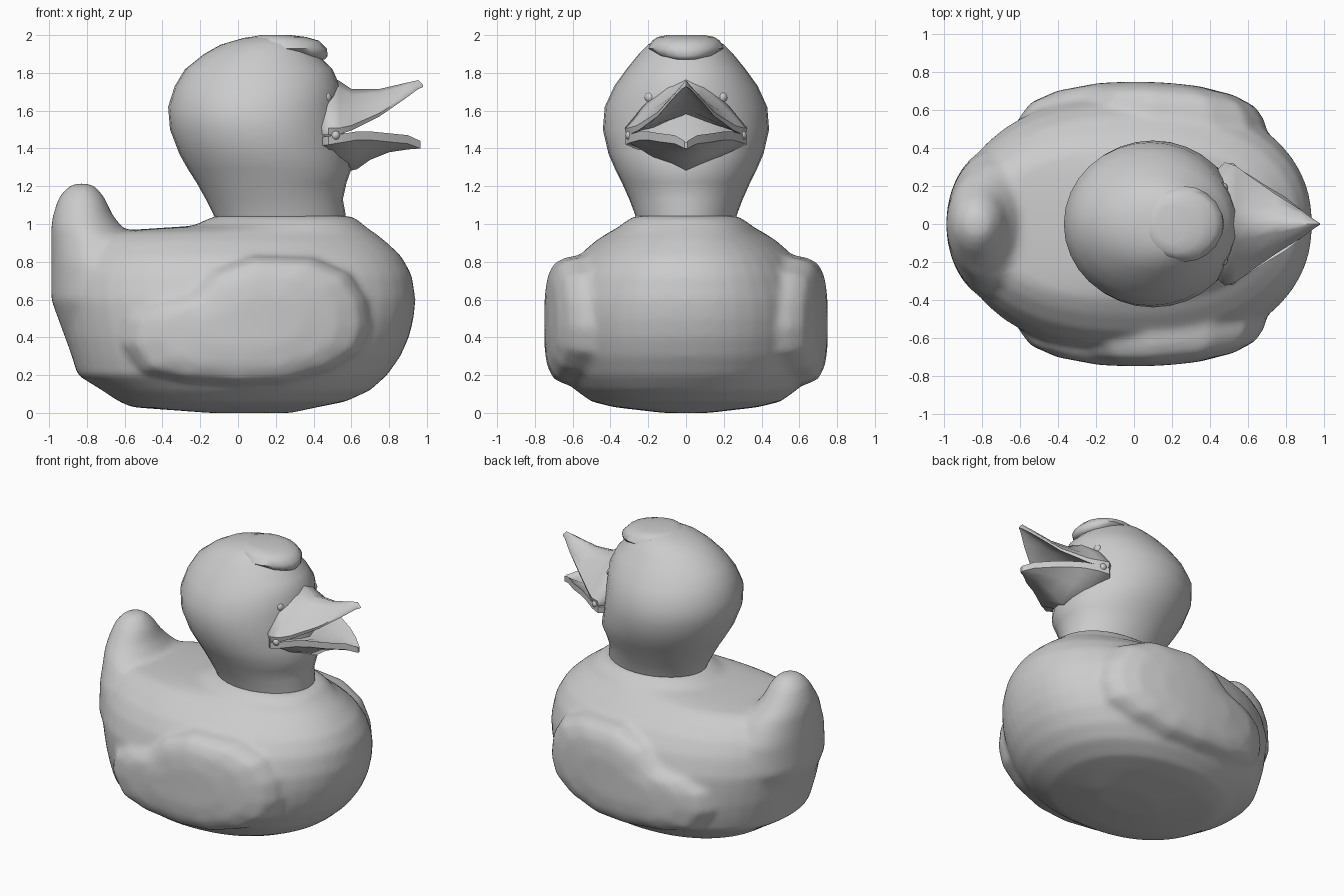
import bpy, bmesh, math


def add_loft(bm, rings):
    """Skin a list of equal-length closed rings and cap both ends."""
    vs = [[bm.verts.new(p) for p in r] for r in rings]
    n = len(vs[0])
    for a, b in zip(vs, vs[1:]):
        for i in range(n):
            j = (i + 1) % n
            bm.faces.new((a[i], a[j], b[j], b[i]))
    bm.faces.new(vs[0][::-1])
    bm.faces.new(vs[-1])


def oval_rings(table, n=32, power=2.0):
    """Horizontal ovals from rows of (z, back x, front x, half width)."""
    rings = []
    for z, x0, x1, w in table:
        cx, rx = (x0 + x1) / 2, (x1 - x0) / 2
        ring = []
        for i in range(n):
            a = 2 * math.pi * i / n
            c, s = math.cos(a), math.sin(a)
            r = (abs(c) ** power + abs(s) ** power) ** (-1 / power)
            ring.append((cx + rx * c * r, w * s * r, z))
        rings.append(ring)
    return rings


def finish(name, bm, angle=180):
    bmesh.ops.recalc_face_normals(bm, faces=bm.faces)
    me = bpy.data.meshes.new(name)
    bm.to_mesh(me)
    bm.free()
    ob = bpy.data.objects.new(name, me)
    bpy.context.collection.objects.link(ob)
    bpy.ops.object.select_all(action='DESELECT')
    ob.select_set(True)
    bpy.context.view_layer.objects.active = ob
    bpy.ops.object.shade_smooth_by_angle(angle=math.radians(angle))
    return ob


# Body, tail and wings, fused into one soft shell
body = bmesh.new()
add_loft(body, oval_rings([
    (0.0, -0.15, 0.28, 0.12), (0.03, -0.56, 0.42, 0.38), (0.06, -0.63, 0.57, 0.50),
    (0.12, -0.72, 0.70, 0.585), (0.20, -0.85, 0.79, 0.65), (0.30, -0.88, 0.86, 0.68),
    (0.40, -0.91, 0.905, 0.69), (0.50, -0.93, 0.93, 0.69), (0.60, -0.95, 0.94, 0.68),
    (0.73, -0.94, 0.92, 0.635), (0.83, -0.91, 0.865, 0.57), (0.91, -0.86, 0.78, 0.48),
    (0.955, -0.78, 0.72, 0.41), (0.99, -0.24, 0.67, 0.35), (1.035, -0.14, 0.62, 0.29),
    (1.045, -0.10, 0.55, 0.25)], 48, 2.2))
add_loft(body, oval_rings([
    (0.30, -0.88, -0.30, 0.35), (0.60, -0.99, -0.40, 0.42), (0.80, -0.99, -0.48, 0.38),
    (0.93, -0.99, -0.53, 0.31), (0.98, -0.99, -0.61, 0.27), (1.05, -0.98, -0.665, 0.21),
    (1.14, -0.95, -0.705, 0.145), (1.19, -0.91, -0.745, 0.095), (1.215, -0.87, -0.78, 0.05)]))
wing = [(-0.60, 0.50), (-0.48, 0.58), (-0.28, 0.63), (-0.13, 0.76), (0.08, 0.835),
        (0.40, 0.825), (0.60, 0.74), (0.69, 0.60), (0.71, 0.45), (0.66, 0.32),
        (0.50, 0.22), (0.25, 0.15), (0.0, 0.14), (-0.30, 0.16), (-0.52, 0.21), (-0.63, 0.36)]
for side in (-1, 1):
    rings = []
    for y, s in ((0.40, 1), (0.56, 1), (0.64, 0.97), (0.70, 0.89), (0.735, 0.7),
                 (0.75, 0.4), (0.75, 0.15)):
        ring = []
        for x, z in wing:
            px, pz = 0.1 + (x - 0.1) * s, 0.48 + (z - 0.48) * s
            ring.append((px, side * (y - 0.20 * px * px), pz))
        rings.append(ring)
    add_loft(body, rings)
ob = finish("body", body)
rm = ob.modifiers.new("fuse", 'REMESH')
rm.mode = 'VOXEL'
rm.voxel_size = 0.02
rm.use_smooth_shade = True
sm = ob.modifiers.new("soften", 'SMOOTH')
sm.factor, sm.iterations = 0.5, 12

# Head and neck
head = bmesh.new()
add_loft(head, oval_rings([
    (0.97, -0.10, 0.55, 0.25), (1.05, -0.13, 0.57, 0.27), (1.13, -0.17, 0.555, 0.30),
    (1.22, -0.22, 0.575, 0.34), (1.29, -0.265, 0.60, 0.375), (1.37, -0.31, 0.58, 0.41),
    (1.50, -0.36, 0.56, 0.44), (1.62, -0.37, 0.54, 0.43), (1.73, -0.335, 0.54, 0.38),
    (1.82, -0.28, 0.50, 0.315), (1.90, -0.18, 0.42, 0.25), (1.95, -0.09, 0.38, 0.20),
    (1.985, 0.03, 0.32, 0.14), (1.995, 0.10, 0.26, 0.08)]))
finish("head", head)

# Tuft overhanging the forehead
tuft = bmesh.new()
add_loft(tuft, oval_rings([
    (1.87, 0.36, 0.46, 0.06), (1.89, 0.20, 0.475, 0.14), (1.93, 0.06, 0.47, 0.20),
    (1.97, 0.05, 0.43, 0.18), (1.99, 0.07, 0.36, 0.15), (2.0, 0.12, 0.28, 0.10)], 20))
finish("forehead_tuft", tuft, 60)

# Upper beak: rows of (x, ridge z, edge z, half width, arch z)
upper = bmesh.new()
rings = []
for x, top, edge, w, arch in ((0.44, 1.80, 1.47, 0.29, 1.52), (0.48, 1.79, 1.47, 0.325, 1.55),
                              (0.54, 1.755, 1.475, 0.305, 1.58), (0.60, 1.715, 1.495, 0.26, 1.61),
                              (0.75, 1.715, 1.57, 0.155, 1.65), (0.88, 1.745, 1.66, 0.075, 1.69),
                              (0.955, 1.762, 1.715, 0.02, 1.72), (0.98, 1.735, 1.725, 0.004, 1.728)):
    h = top - edge
    half = [(w * 0.3, top - h * 0.14), (w * 0.7, edge + h * 0.48), (w, edge + h * 0.12),
            (w * 0.97, edge), (w * 0.8, edge + 0.02 * min(1, w / 0.1))]
    rings.append([(x, 0, top)] + [(x, y, z) for y, z in half] + [(x, 0, arch)]
                 + [(x, -y, z) for y, z in half[::-1]])
add_loft(upper, rings)
finish("upper_beak", upper, 50)

# Lower beak: rows of (x, rim z, half width, dish z, keel z)
lower = bmesh.new()
rings = []
for x, rim, w, dish, keel in ((0.44, 1.46, 0.28, 1.42, 1.34), (0.48, 1.465, 0.32, 1.42, 1.31),
                              (0.54, 1.475, 0.30, 1.41, 1.27), (0.63, 1.49, 0.245, 1.41, 1.29),
                              (0.70, 1.49, 0.20, 1.41, 1.34), (0.80, 1.48, 0.14, 1.42, 1.38),
                              (0.90, 1.47, 0.06, 1.43, 1.395), (0.965, 1.44, 0.008, 1.43, 1.40)):
    low = max(keel, rim - 0.045)
    half = [(w * 0.8, rim - 0.3 * (rim - dish)), (w, rim), (w, low),
            (w * 0.55, keel + 0.5 * (low - keel))]
    rings.append([(x, 0, dish)] + [(x, y, z) for y, z in half] + [(x, 0, keel)]
                 + [(x, -y, z) for y, z in half[::-1]])
add_loft(lower, rings)
finish("lower_beak", lower, 50)

# Small bumps: beak corners and eyes
for name, x, y, z, r in (("beak_corner", 0.515, 0.295, 1.47, 0.026), ("eye", 0.465, 0.19, 1.67, 0.03)):
    bumps = bmesh.new()
    for side in (-1, 1):
        made = bmesh.ops.create_uvsphere(bumps, u_segments=12, v_segments=8, radius=r)
        bmesh.ops.translate(bumps, verts=made["verts"], vec=(x, side * y, z))
    finish(name, bumps)
